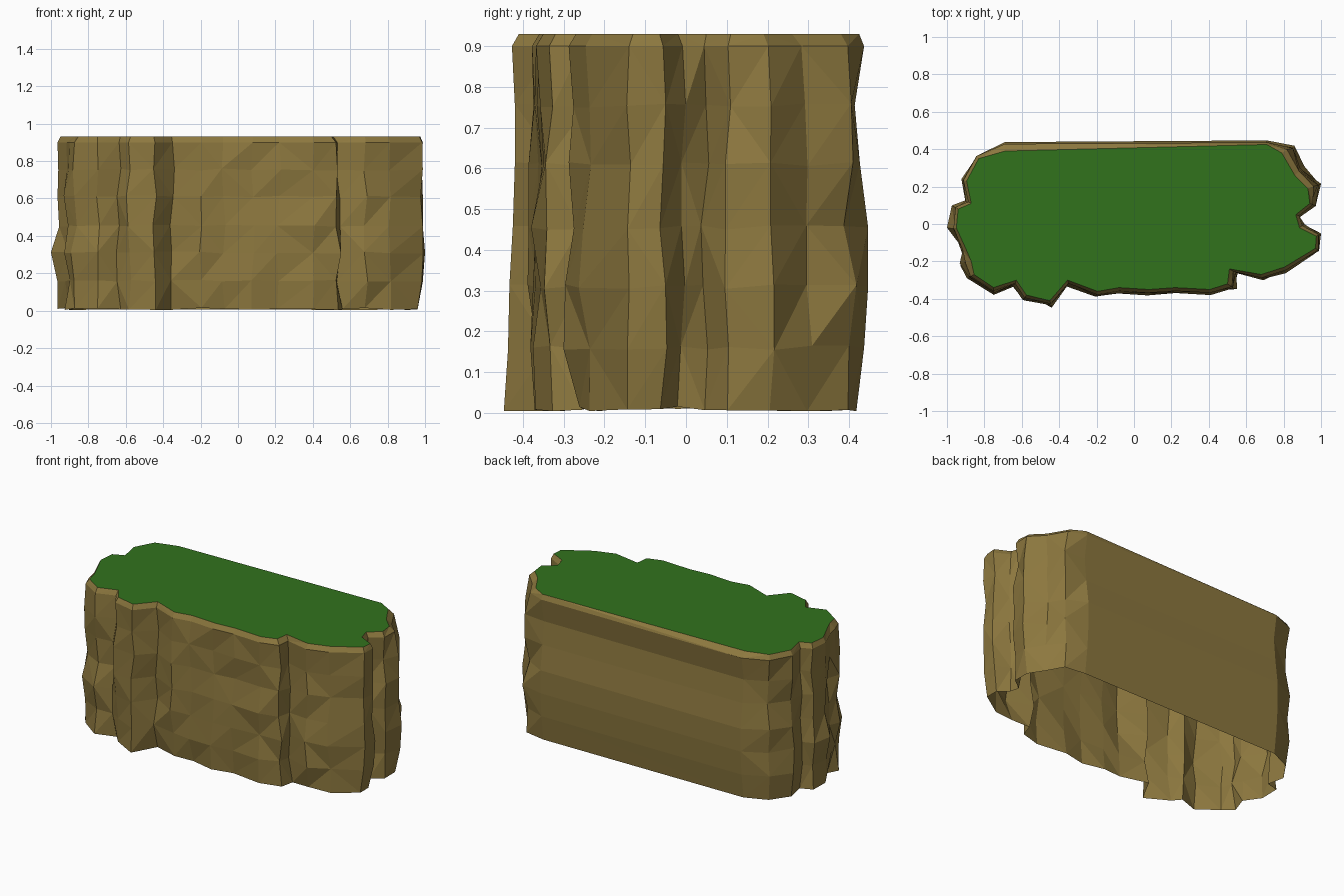
import bpy, random
from mathutils import Vector

if "Cube" in bpy.data.objects:
    bpy.data.objects.remove(bpy.data.objects["Cube"])

random.seed(7)

# Plateau outline (clockwise from the back left corner, seen from above)
RIM = [(-.69, .39), (.71, .425), (.79, .38), (.86, .26), (.93, .19), (.94, .11),
       (.865, .05), (.885, -.02), (.975, -.065), (.97, -.13), (.805, -.23),
       (.68, -.27), (.51, -.24), (.50, -.32), (.405, -.35), (.22, -.34),
       (.08, -.35), (-.08, -.34), (-.195, -.36), (-.355, -.30), (-.45, -.41),
       (-.575, -.38), (-.63, -.30), (-.75, -.34), (-.855, -.27), (-.87, -.20),
       (-.90, -.13), (-.95, -.02), (-.94, .08), (-.87, .11), (-.895, .23), (-.83, .35)]
# Rows of rock below the rim: height, outward bulge, shift of the straight back wall
ROWS = [(.90, .018, .010), (.755, .014, -.013), (.61, .014, .0), (.455, .018, .020),
        (.31, .022, .020), (.16, .016, .010), (.008, .012, -.009)]
# Rock corners that stand out further than the grass edge above them
BULGE = {2: (.04, .01), 3: (.02, .03), 4: (.035, .01), 12: (.025, 0), 13: (.025, -.01),
         24: (-.01, 0), 25: (-.035, -.01)}
N = len(RIM)
LEFT_TIP, RIGHT_TIP, FRONT_TIP = 27, 8, 20


def material(name, rgb):
    m = bpy.data.materials.new(name)
    m.diffuse_color = (*rgb, 1)
    m.use_nodes = True
    m.node_tree.nodes["Principled BSDF"].inputs["Base Color"].default_value = m.diffuse_color
    return m


def mesh_object(name, verts, faces, mat):
    me = bpy.data.meshes.new(name)
    me.from_pydata(verts, [], faces)
    me.materials.append(mat)
    ob = bpy.data.objects.new(name, me)
    bpy.context.collection.objects.link(ob)
    return ob


def outward(i):
    a, b, c = (Vector(RIM[k % N]) for k in (i - 1, i, i + 1))
    d = (b - a).normalized() + (c - b).normalized()
    return Vector((-d.y, d.x)).normalized()


brown = material("brown rock", (.265, .187, .049))
green = material("grass green", (.031, .168, .012))

# Cliff wall: stacked jittered rings, open underneath
top = [(x, y, .93) for x, y in RIM]
verts = list(top)
for r, (z, bulge, back) in enumerate(ROWS):
    bottom = r == len(ROWS) - 1
    for i, (x, y) in enumerate(RIM):
        if i < 2:                                   # straight back wall
            px, py = x, y + back + (.028 if i == 0 else .002)
        else:
            jit = 0 if r == 0 else .017
            extra = Vector(BULGE.get(i, (0, 0))) * (.4 if r == 0 else 1)
            p = Vector((x, y)) + outward(i) * (bulge + random.uniform(-jit, jit)) + extra
            px = p.x + random.uniform(-jit, jit) * .7
            py = p.y + random.uniform(-jit, jit) * .4
        if z == .31 and i == LEFT_TIP:
            px = -1.0
        if z == .31 and i == RIGHT_TIP:
            px = 1.0
        if bottom and i == FRONT_TIP:
            py = -.447
        left, right = (-1, 1) if z == .31 else (-.965, .96 if bottom else .988)
        px = max(left, min(right, px))
        py = max(-.447, min(.447, py))
        pz = z
        if bottom:
            pz = 0.004 + random.uniform(0, .012)
        elif r > 0 and i > 1:
            pz += random.uniform(-.006, .006)
        verts.append((px, py, pz))

faces = []
for r in range(len(ROWS)):
    for i in range(N):
        j = (i + 1) % N
        a, b, c, d = (r + 1) * N + j, (r + 1) * N + i, r * N + i, r * N + j
        if (i + r) % 3:
            faces += [(a, b, c), (a, c, d)]
        else:
            faces += [(a, b, d), (b, c, d)]
mesh_object("cliff_wall", verts, faces, brown)

# Flat grass plateau closing the top
mesh_object("grass_top", top, [tuple(reversed(range(N)))], green)
